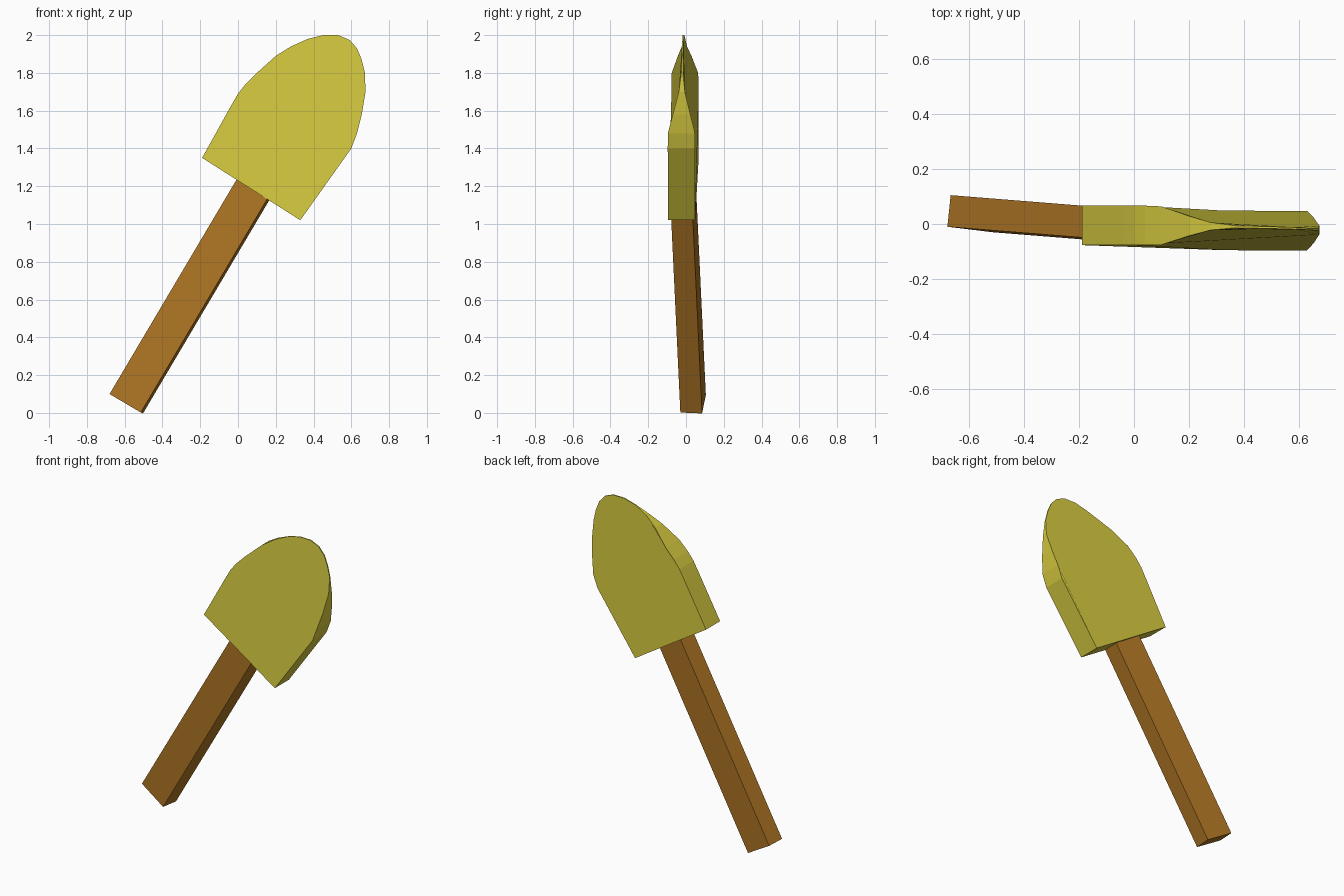
import bpy, bmesh
from mathutils import Vector

cube = bpy.data.objects.get("Cube")
if cube:
    bpy.data.objects.remove(cube, do_unlink=True)


def material(name, rgb):
    mat = bpy.data.materials.new(name)
    mat.use_nodes = True
    mat.diffuse_color = (*rgb, 1)
    mat.node_tree.nodes["Principled BSDF"].inputs["Base Color"].default_value = (*rgb, 1)
    return mat


def solid(name, front, back, mat):
    """Closed solid between two matching outlines."""
    bm = bmesh.new()
    f = [bm.verts.new(p) for p in front]
    b = [bm.verts.new(p) for p in back]
    bm.faces.new(f)
    bm.faces.new(list(reversed(b)))
    for i in range(len(f)):
        j = (i + 1) % len(f)
        bm.faces.new((f[i], b[i], b[j], f[j]))
    bmesh.ops.recalc_face_normals(bm, faces=bm.faces)
    mesh = bpy.data.meshes.new(name)
    bm.to_mesh(mesh)
    bm.free()
    mesh.materials.append(mat)
    obj = bpy.data.objects.new(name, mesh)
    bpy.context.collection.objects.link(obj)
    return obj


yellow = material("yellow", (0.66, 0.58, 0.05))
brown = material("brown", (0.43, 0.18, 0.018))

# Handle: slanted rectangular bar, its top buried a little in the blade
corner = Vector((-0.68, -0.01, 0.10))
across = Vector((0.165, -0.02, -0.098))
along = Vector((0.69, -0.055, 1.165))
depth = Vector((0.012, 0.115, -0.005))
bar = [corner, corner + across, corner + across + along, corner + along]
solid("handle", bar, [p + depth for p in bar], brown)

# Blade: rounded outline, thick at the base and thinning to an edge at the tip
outline = [
    (-0.19, 1.35), (0.33, 1.02), (0.60, 1.40), (0.63, 1.48), (0.655, 1.58),
    (0.675, 1.70), (0.672, 1.80), (0.655, 1.87), (0.63, 1.93), (0.59, 1.975),
    (0.53, 2.0), (0.45, 2.0), (0.37, 1.98), (0.28, 1.94), (0.20, 1.89),
    (0.10, 1.80), (0.04, 1.74), (0.0, 1.69), (-0.04, 1.62),
]


def blade_side(sign):
    points = []
    for x, z in outline:
        length = 0.5 * x + 0.86 * z
        side = 0.86 * x - 0.5 * z
        half = 0.072 * min(1, max(0.05, (1.86 - length) / 0.27))
        middle = -0.005 - 0.03 * (side + 0.84)
        points.append((x, middle + sign * half, z))
    return points


solid("blade", blade_side(-1), blade_side(1), yellow)
